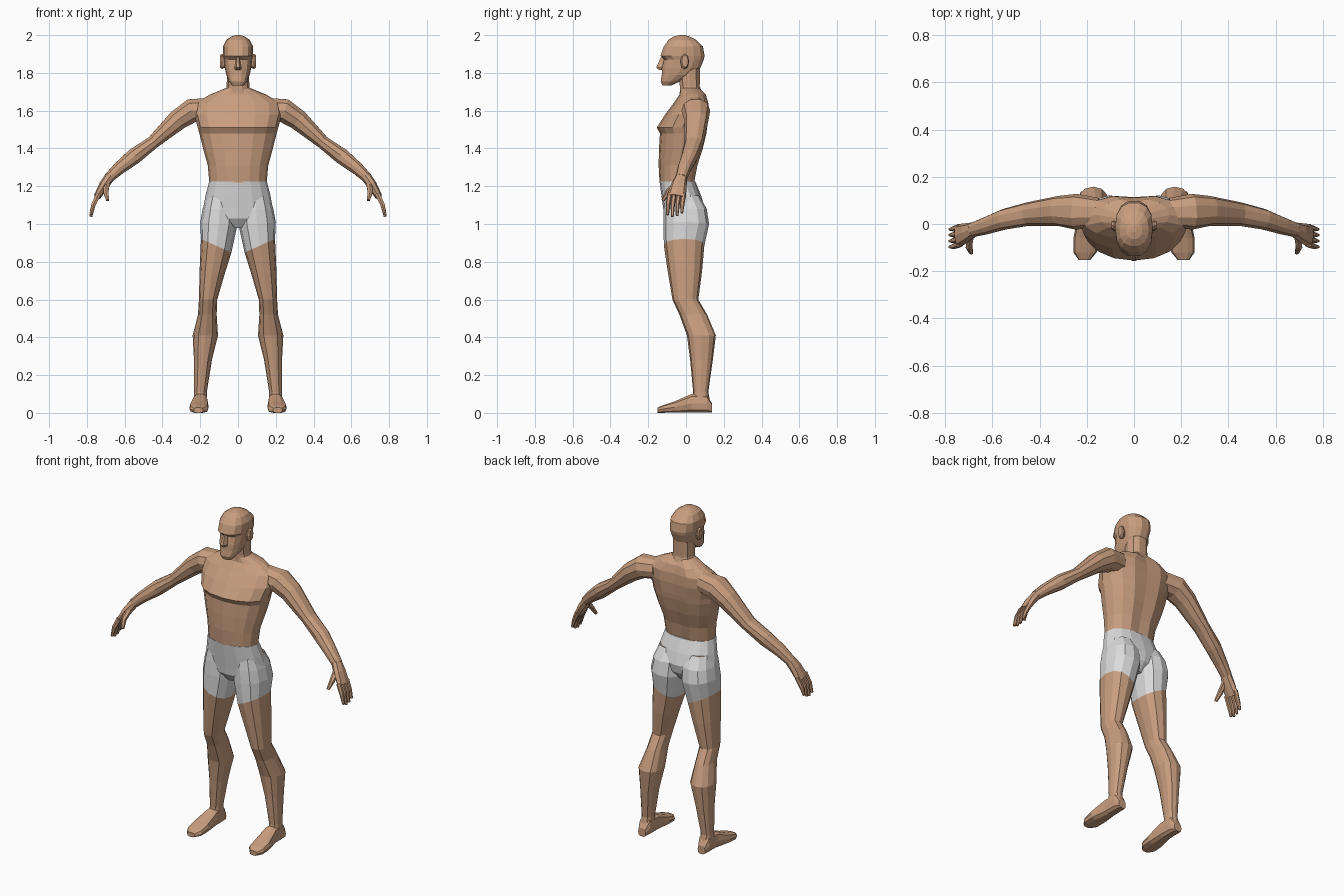
import bpy, bmesh, math
from mathutils import Vector

cube = bpy.data.objects.get("Cube")
if cube:
    bpy.data.objects.remove(cube)


def material(name, colour):
    mat = bpy.data.materials.new(name)
    mat.use_nodes = True
    mat.diffuse_color = (*colour, 1)
    shader = next(n for n in mat.node_tree.nodes if n.type == 'BSDF_PRINCIPLED')
    shader.inputs["Base Color"].default_value = (*colour, 1)
    return mat


SKIN = material("skin tan", (0.58, 0.34, 0.21))
SHORTS = material("shorts white", (0.72, 0.72, 0.72))


def unit_section(sides, power):
    """Points of a rounded-square section with radius one."""
    for i in range(sides):
        a = math.tau * i / sides
        c, s = math.cos(a), math.sin(a)
        yield (math.copysign(abs(c) ** (2 / power), c),
               math.copysign(abs(s) ** (2 / power), s))


def skin_rings(name, rings, mats, covered=0):
    """Bridge rings into one closed mesh; the first covered bands use the second material."""
    bm = bmesh.new()
    loops = [[bm.verts.new(p) for p in ring] for ring in rings]
    n = len(loops[0])
    for band, (low, high) in enumerate(zip(loops, loops[1:])):
        for i in range(n):
            j = (i + 1) % n
            face = bm.faces.new((low[i], low[j], high[j], high[i]))
            face.material_index = int(band < covered)
    bm.faces.new(loops[0][::-1])
    bm.faces.new(loops[-1])
    bmesh.ops.recalc_face_normals(bm, faces=bm.faces)
    mesh = bpy.data.meshes.new(name)
    bm.to_mesh(mesh)
    bm.free()
    for mat in mats:
        mesh.materials.append(mat)
    obj = bpy.data.objects.new(name, mesh)
    bpy.context.collection.objects.link(obj)
    return obj


def loft(name, axis, stations, side=1, sides=12, power=2.3, mats=(SKIN,), covered=0):
    """Stations are (place on axis, first span, second span, optional tilt)."""
    rings = []
    for t, a0, a1, b0, b1, *tilt in stations:
        ring = []
        for c, s in unit_section(sides, power):
            a = (a0 + a1) / 2 + c * (a1 - a0) / 2
            b = (b0 + b1) / 2 + s * (b1 - b0) / 2
            d = t + (tilt[0] * c * (a1 - a0) / 2 if tilt else 0)
            x, y, z = {'x': (d, a, b), 'y': (a, d, b), 'z': (a, b, d)}[axis]
            ring.append((x * side, y, z))
        rings.append(ring)
    return skin_rings(name, rings, mats, covered)


def centred(rows):
    """Turn (z, half width, front, back) rows into stations."""
    return [(z, -w, w, front, back) for z, w, front, back in rows]


def tube(name, points, side=1, sides=8, power=2.2):
    """Points are (x, y, z, depth radius, thickness radius) along a limb."""
    places = [Vector(p[:3]) for p in points]
    rings = []
    for i, p in enumerate(points):
        along = (places[min(i + 1, len(points) - 1)] - places[max(i - 1, 0)]).normalized()
        u = Vector((0, 1, 0))
        u = (u - along * u.dot(along)).normalized()
        v = along.cross(u)
        ring = [places[i] + u * c * p[3] + v * s * p[4]
                for c, s in unit_section(sides, power)]
        rings.append([(q.x * side, q.y, q.z) for q in ring])
    return skin_rings(name, rings, (SKIN,))


# Torso with chest ledge and a shallow spine groove
torso = loft("torso", 'z', centred([
    (1.22, .152, -.14, .05), (1.31, .16, -.145, .068), (1.4, .185, -.143, .098),
    (1.48, .205, -.138, .117), (1.51, .213, -.155, .122), (1.58, .232, -.11, .128),
    (1.64, .225, -.065, .125), (1.685, .15, -.035, .11), (1.72, .063, -.03, .075)]),
    sides=16, power=2.1)
for v in torso.data.vertices:
    if abs(v.co.x) < .01 and v.co.y > 0:
        v.co.y -= .014

# Shorts around the hips
loft("shorts_hips", 'z', centred([
    (1.225, .153, -.14, .05), (1.15, .172, -.13, .08), (1.08, .185, -.12, .1),
    (1.03, .12, -.115, .09), (.98, .03, -.08, .05)]),
    sides=16, power=2.3, mats=(SHORTS,))

# Neck and head
loft("neck", 'z', centred([
    (1.66, .075, -.035, .1), (1.73, .06, -.035, .075), (1.83, .058, -.05, .077)]), sides=10)
loft("head", 'z', centred([
    (1.732, .03, -.125, -.08), (1.755, .048, -.135, -.03), (1.79, .062, -.13, .04),
    (1.825, .07, -.128, .078), (1.872, .076, -.118, .097), (1.89, .08, -.138, .101),
    (1.94, .08, -.12, .092), (1.975, .062, -.094, .055), (1.993, .035, -.065, .02),
    (2.0, .012, -.035, -.005)]), sides=14, power=2.4)
loft("nose", 'z', centred([
    (1.815, .016, -.145, -.1), (1.828, .018, -.162, -.1), (1.885, .008, -.135, -.1)]),
    sides=6, power=2)

for label, side in (("left", 1), ("right", -1)):
    # Ear
    loft(label + "_ear", 'x', [
        (.065, -.025, .005, 1.83, 1.885), (.085, -.03, .015, 1.82, 1.9),
        (.095, -.022, .012, 1.83, 1.895)], side, sides=8)

    # Arm from shoulder to wrist
    tube(label + "_arm", [
        (.15, .05, 1.61, .06, .06), (.245, .052, 1.6, .076, .066),
        (.32, .055, 1.55, .064, .057), (.45, .042, 1.432, .05, .036),
        (.55, .02, 1.358, .044, .044), (.63, -.008, 1.295, .037, .035),
        (.685, -.025, 1.243, .031, .028)], side, sides=10)

    # Hand, fingers and thumb
    tube(label + "_palm", [
        (.675, -.022, 1.255, .03, .027), (.71, -.038, 1.205, .042, .026),
        (.745, -.05, 1.145, .05, .019)], side)
    for finger, name in enumerate(("index", "middle", "ring", "little")):
        y = -.087 + finger * .025
        drop = (.01, 0, .005, .02)[finger]
        tube(f"{label}_{name}_finger", [
            (.738, y, 1.16, .013, .015), (.764, y - .008, 1.105, .012, .013),
            (.779, y - .01, 1.038 + drop, .007, .008)], side, sides=6)
    tube(label + "_thumb", [
        (.695, -.045, 1.215, .018, .018), (.7, -.095, 1.17, .015, .015),
        (.69, -.122, 1.125, .009, .009)], side, sides=6)

    # Leg, with the shorts down to a slanted hem
    loft(label + "_leg", 'z', [
        (1.15, .02, .165, -.11, .07), (1.08, .004, .187, -.118, .11),
        (1.0, .004, .2, -.12, .122, .1), (.885, .035, .196, -.117, .097, .45),
        (.75, .07, .203, -.097, .085, .2), (.6, .11, .207, -.072, .065),
        (.52, .113, .212, -.035, .112), (.41, .106, .24, .005, .158),
        (.28, .138, .233, .022, .142), (.11, .165, .232, .038, .118),
        (.05, .165, .235, .03, .13)],
        side, mats=(SKIN, SHORTS), covered=3)

    # Foot
    loft(label + "_foot", 'y', [
        (.138, .175, .225, 0, .05), (.11, .163, .236, 0, .1), (.03, .16, .238, 0, .102),
        (-.06, .155, .257, 0, .062), (-.12, .158, .257, 0, .042),
        (-.152, .185, .235, 0, .028)], side, sides=10, power=3)
